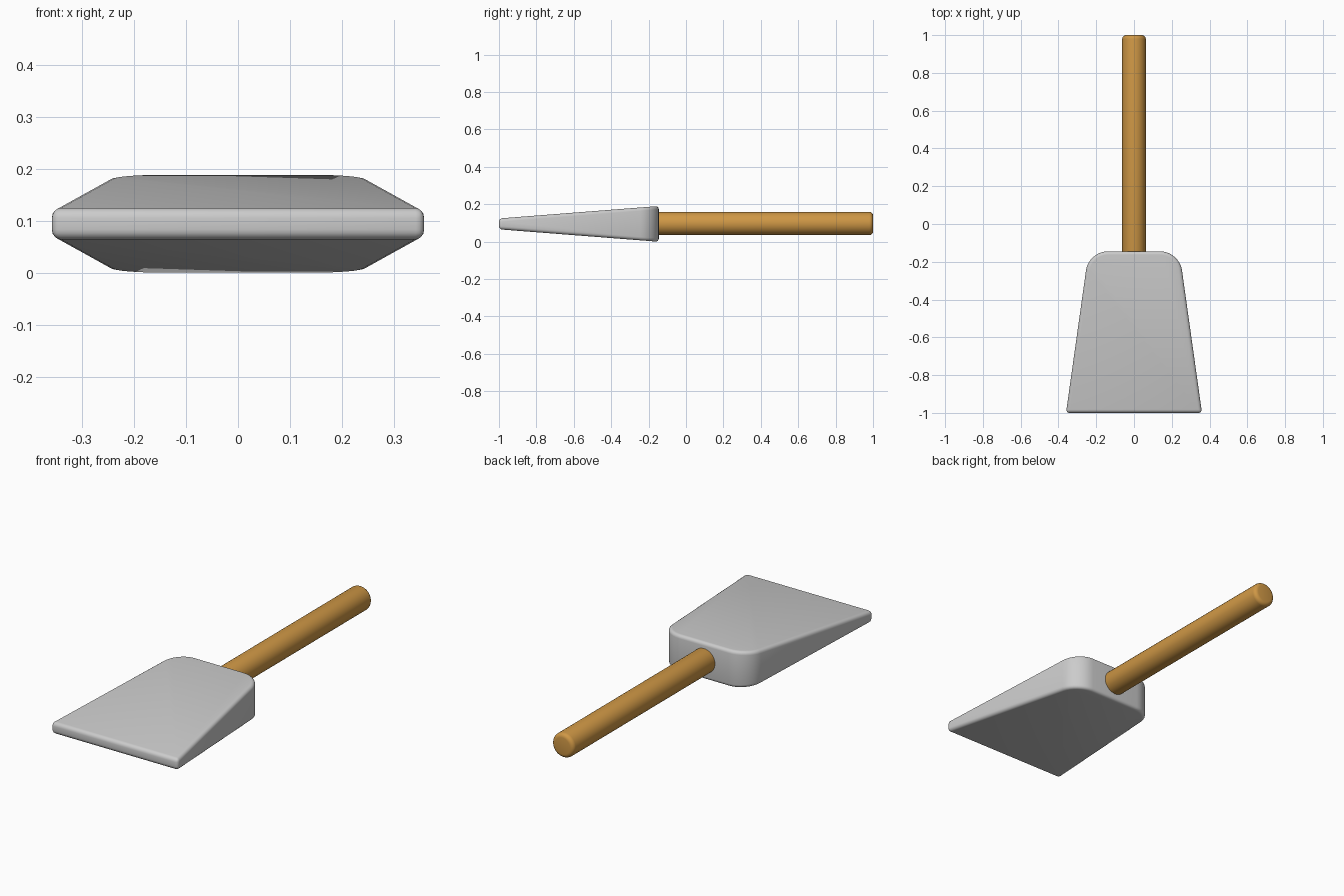
import bpy, bmesh, math
from mathutils import Matrix

if "Cube" in bpy.data.objects:
    bpy.data.objects.remove(bpy.data.objects["Cube"])

MID_Z = 0.095


def sharp_edges(bm, degrees):
    return [e for e in bm.edges if e.calc_face_angle(0) > math.radians(degrees)]


def round_edges(bm, edges, size, segments):
    bmesh.ops.bevel(bm, geom=edges, offset=size, offset_type='OFFSET',
                    segments=segments, profile=0.5, affect='EDGES', clamp_overlap=True)


def finish(bm, name, colour=None):
    bmesh.ops.recalc_face_normals(bm, faces=bm.faces)
    mesh = bpy.data.meshes.new(name)
    bm.to_mesh(mesh)
    bm.free()
    obj = bpy.data.objects.new(name, mesh)
    bpy.context.collection.objects.link(obj)
    if colour:
        mat = bpy.data.materials.new(name + "_wood")
        mat.diffuse_color = colour
        mat.use_nodes = True
        mat.node_tree.nodes["Principled BSDF"].inputs["Base Color"].default_value = mat.diffuse_color
        mesh.materials.append(mat)
    bpy.ops.object.select_all(action='DESELECT')
    obj.select_set(True)
    bpy.context.view_layer.objects.active = obj
    bpy.ops.object.shade_smooth_by_angle(angle=math.radians(35))
    return obj


# Blade: a wedge, wide and thin in front, narrow and thick at the back
bm = bmesh.new()
bmesh.ops.create_cube(bm, size=2)
for v in bm.verts:
    front = v.co.y < 0
    half_width, half_height, y = (0.36, 0.029, -1.0) if front else (0.24, 0.0955, -0.145)
    v.co = (v.co.x * half_width, y, MID_Z + v.co.z * half_height)
# Broad rounding of the two upright back corners, then soft edges all over
corners = [e for e in bm.edges
           if all(v.co.y > -0.2 for v in e.verts)
           and abs(e.verts[0].co.x - e.verts[1].co.x) < 0.01]
round_edges(bm, corners, 0.1, 8)
round_edges(bm, sharp_edges(bm, 30), 0.018, 4)
finish(bm, "blade")

# Handle: round wooden bar with softened ends, set into the blade
bm = bmesh.new()
start, end = -0.2, 1.0
turn = Matrix.Translation((0, (start + end) / 2, MID_Z + 0.002)) @ Matrix.Rotation(math.pi / 2, 4, 'X')
bmesh.ops.create_cone(bm, cap_ends=True, segments=32, radius1=0.0625, radius2=0.0625,
                      depth=end - start, matrix=turn)
round_edges(bm, sharp_edges(bm, 60), 0.02, 4)
finish(bm, "handle", (0.62, 0.31, 0.06, 1))
